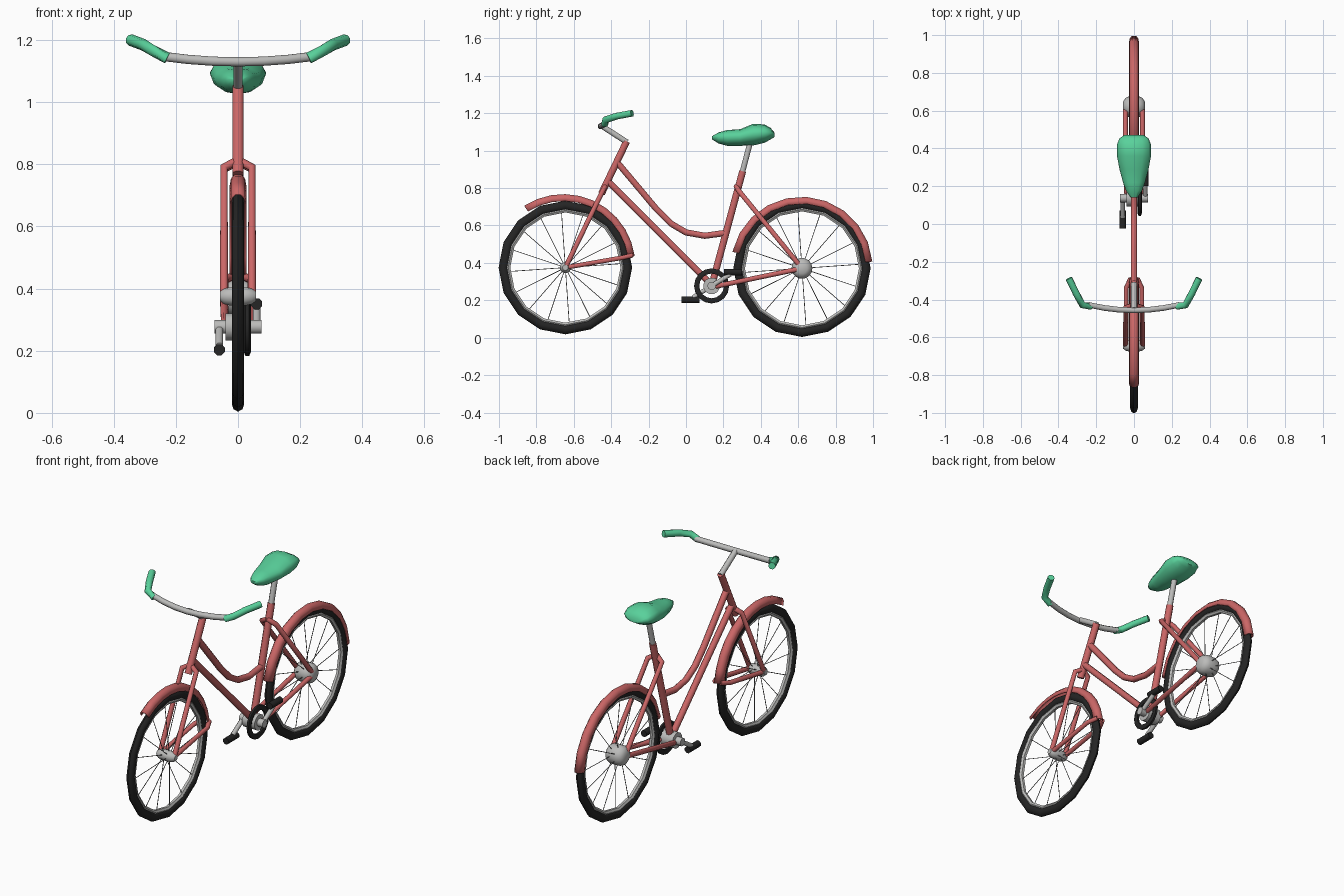
import bpy, bmesh, math
from mathutils import Vector

if "Cube" in bpy.data.objects:
    bpy.data.objects.remove(bpy.data.objects["Cube"])


def material(name, rgb):
    m = bpy.data.materials.new(name)
    m.diffuse_color = (*rgb, 1)
    m.use_nodes = True
    m.node_tree.nodes["Principled BSDF"].inputs["Base Color"].default_value = m.diffuse_color
    return m


RED = material("red paint", (0.60, 0.135, 0.135))
GREEN = material("green padding", (0.10, 0.64, 0.33))
GREY = material("grey metal", (0.50, 0.50, 0.49))
BLACK = material("black rubber", (0.018, 0.018, 0.018))
SPOKE = material("spoke grey", (0.22, 0.22, 0.22))


def finish(name, bm, mat, angle=50):
    bmesh.ops.recalc_face_normals(bm, faces=bm.faces)
    me = bpy.data.meshes.new(name)
    bm.to_mesh(me)
    bm.free()
    ob = bpy.data.objects.new(name, me)
    bpy.context.collection.objects.link(ob)
    me.materials.append(mat)
    bpy.ops.object.select_all(action='DESELECT')
    ob.select_set(True)
    bpy.context.view_layer.objects.active = ob
    bpy.ops.object.shade_smooth_by_angle(angle=math.radians(angle))
    return ob


def bridge(bm, rings, wrap_ring=True, wrap_path=False):
    n = len(rings[0])
    pairs = list(zip(rings, rings[1:]))
    if wrap_path:
        pairs.append((rings[-1], rings[0]))
    for a, b in pairs:
        for i in range(n if wrap_ring else n - 1):
            j = (i + 1) % n
            bm.faces.new((a[i], a[j], b[j], b[i]))
    if wrap_ring and not wrap_path:
        bm.faces.new(rings[0])
        bm.faces.new(rings[-1])


def add_tube(bm, points, r, sides=8):
    """Round tube swept through the points."""
    p = [Vector(q) for q in points]
    whole = p[-1] - p[0]
    ref = Vector((0, 0, 1)) if abs(whole.x) > 0.6 * whole.length else Vector((1, 0, 0))
    rings = []
    for i, c in enumerate(p):
        t = Vector((0, 0, 0))
        if i > 0:
            t += (c - p[i - 1]).normalized()
        if i < len(p) - 1:
            t += (p[i + 1] - c).normalized()
        t.normalize()
        u = (ref - t * ref.dot(t)).normalized()
        v = t.cross(u)
        rings.append([bm.verts.new(c + r * (u * math.cos(a) + v * math.sin(a)))
                      for a in (2 * math.pi * (k + 0.5) / sides for k in range(sides))])
    bridge(bm, rings)


def tube(name, points, r, mat, sides=8):
    bm = bmesh.new()
    add_tube(bm, points, r, sides)
    return finish(name, bm, mat)


def pair(name, points, r, mat):
    """Same tube on the left and right side."""
    for s, side in ((1, "right"), (-1, "left")):
        tube(f"{name}_{side}", [(s * x, y, z) for x, y, z in points], r, mat)


def revolve(name, profile, centre, mat, segs=16, arc=None, closed=True):
    """Turn an (x, radius) profile about an x-wise axle; arc in degrees."""
    bm = bmesh.new()
    a0, a1 = arc or (0, 360)
    rings = []
    for k in range(segs if arc is None else segs + 1):
        a = math.radians(a0 + (a1 - a0) * k / segs)
        rings.append([bm.verts.new((x, centre[0] + r * math.cos(a), centre[1] + r * math.sin(a)))
                      for x, r in profile])
    bridge(bm, rings, wrap_ring=closed, wrap_path=arc is None)
    if not closed and arc is None:
        bm.edges.ensure_lookup_table()
        bmesh.ops.holes_fill(bm, edges=[e for e in bm.edges if e.is_boundary], sides=0)
    return finish(name, bm, mat)


def oval(x, r, half_w, half_h, n=8):
    return [(x + half_w * math.cos(2 * math.pi * k / n), r + half_h * math.sin(2 * math.pi * k / n))
            for k in range(n)]


# Wheels
FRONT, REAR = (-0.645, 0.375), (0.62, 0.371)
for label, c, radius, hub in (("front", FRONT, 0.357, 0.03), ("rear", REAR, 0.367, 0.056)):
    revolve(label + "_tyre", oval(0, radius - 0.025, 0.02, 0.025), c, BLACK)
    revolve(label + "_rim", oval(0, radius - 0.051, 0.014, 0.013, 6), c, GREY)
    revolve(label + "_hub", [(-0.058, hub * 0.5), (-0.045, hub * 0.85), (-0.025, hub),
                             (0.025, hub), (0.045, hub * 0.85), (0.058, hub * 0.5)],
            c, GREY, 14, closed=False)
    bm = bmesh.new()
    for k in range(16):
        a = math.radians(22.5 * k + 4)
        d = Vector((0, math.cos(a), math.sin(a)))
        o = Vector((0, *c))
        x = Vector((0.015 * (-1) ** k, 0, 0))
        add_tube(bm, [o + x + d * hub * 0.7, o + d * (radius - 0.05)], 0.0022, 3)
    finish(label + "_spokes", bm, SPOKE)

# Mudguards
arch = [(-0.024, -0.034), (-0.02, -0.012), (-0.009, 0), (0.009, 0), (0.02, -0.012), (0.024, -0.034)]
for label, c, r, arc in (("front", (-0.655, 0.383), 0.382, (8, 123)),
                         ("rear", (0.618, 0.374), 0.377, (5, 167))):
    ob = revolve(label + "_mudguard", [(x, r + d) for x, d in arch], c, RED, 10, arc, False)
    sol = ob.modifiers.new("thickness", 'SOLIDIFY')
    sol.thickness = 0.006
    sol.offset = 0

# Frame tubes
tube("head_tube", [(0, -0.317, 1.05), (0, -0.452, 0.77)], 0.02, RED)
tube("down_tube", [(0, -0.415, 0.835), (0, 0.135, 0.285)], 0.018, RED)
tube("curved_top_tube", [(0, -0.37, 0.94), (0, -0.29, 0.845), (0, -0.16, 0.69), (0, -0.08, 0.61),
                         (0, 0.0, 0.563), (0, 0.10, 0.545), (0, 0.21, 0.56)], 0.018, RED)
tube("seat_tube", [(0, 0.138, 0.28), (0, 0.303, 0.89)], 0.02, RED)
tube("seat_post", [(0, 0.30, 0.88), (0, 0.35, 1.07)], 0.016, GREY)

# Fork, stays and braces on both sides
pair("fork_leg", [(0, -0.43, 0.813), (0.045, -0.443, 0.79), (0.045, *FRONT)], 0.014, RED)
pair("mudguard_brace", [(0.042, *FRONT), (0.042, -0.34, 0.428), (0.018, -0.288, 0.44)], 0.013, RED)
pair("seat_stay", [(0, 0.268, 0.81), (0.045, 0.283, 0.785), (0.045, *REAR)], 0.014, RED)
pair("chain_stay", [(0, 0.13, 0.27), (0.042, 0.17, 0.277), (0.045, *REAR)], 0.014, RED)

# Handlebar, stem and grips
tube("stem", [(0, -0.315, 1.045), (0, -0.45, 1.132)], 0.016, GREY)
tube("handlebar", [(x, -0.457 + 0.5 * x * x, 1.13 + 0.3 * x * x)
                   for x in (-0.24, -0.16, -0.08, 0, 0.08, 0.16, 0.24)], 0.016, GREY)
pair("grip", [(0.227, -0.435, 1.142), (0.272, -0.43, 1.165), (0.305, -0.37, 1.185),
              (0.345, -0.288, 1.2)], 0.019, GREEN)

# Saddle lofted from nose to tail: y, half width, bottom, top
bm = bmesh.new()
rings = []
for y, w, lo, hi in ((0.14, 0.018, 1.06, 1.078), (0.175, 0.042, 1.038, 1.098),
                     (0.22, 0.058, 1.026, 1.11), (0.29, 0.077, 1.026, 1.115),
                     (0.36, 0.09, 1.028, 1.144), (0.42, 0.09, 1.042, 1.14),
                     (0.452, 0.078, 1.06, 1.122), (0.472, 0.05, 1.072, 1.098)):
    mid = (lo + hi) / 2 + 0.005
    ring = []
    for k in range(12):
        a = math.pi * k / 6
        s = math.sin(a)
        ring.append(bm.verts.new((w * math.cos(a), y, mid + s * (hi - mid if s > 0 else mid - lo))))
    rings.append(ring)
bridge(bm, rings)
finish("saddle", bm, GREEN, 60)

# Crankset
BB = (0.137, 0.277)
tube("crank_axle", [(-0.075, *BB), (0.075, *BB)], 0.023, GREY, 10)
tube("bottom_bracket", [(-0.04, *BB), (0.04, *BB)], 0.045, GREY, 12)
revolve("chainring", oval(0.03, 0.08, 0.012, 0.016, 6), BB, BLACK)
for s, side in ((1, "right"), (-1, "left")):
    x = 0.06 * s
    end = (BB[0] + s * 0.10, BB[1] + s * 0.062)
    tube(f"crank_arm_{side}", [(x, *BB), (x, *end)], 0.013, GREY)
    tube(f"pedal_{side}", [(x, end[0] + s * 0.07 - s * 0.105, end[1] + s * 0.012),
                           (x, end[0] + s * 0.062, end[1] + s * 0.012)], 0.019, BLACK)
